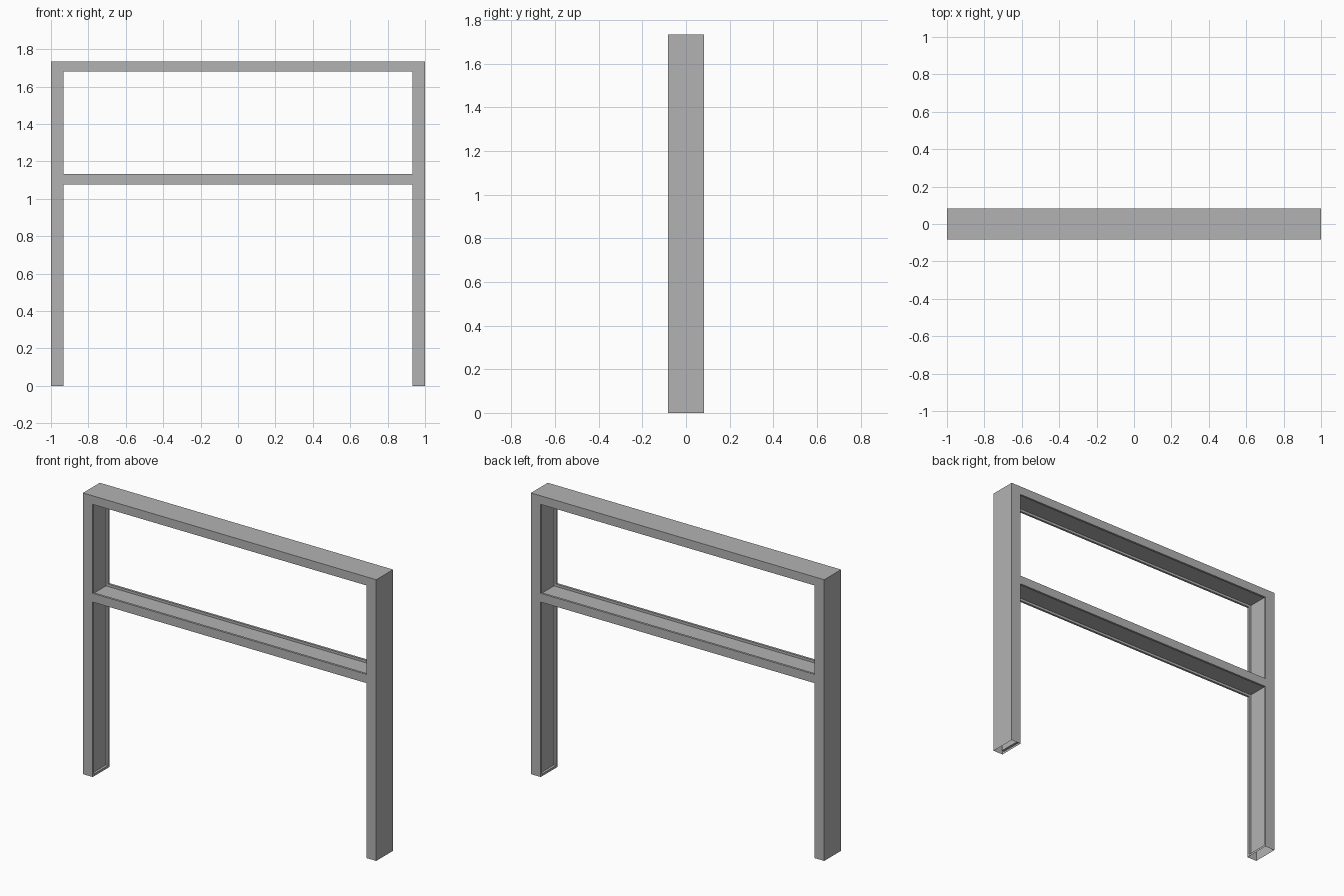
import bpy
import bmesh

cube = bpy.data.objects.get("Cube")
if cube:
    bpy.data.objects.remove(cube, do_unlink=True)

# Main sizes
XS = [-1.0, -0.933, 0.933, 1.0]
ZS = [0.0, 1.078, 1.132, 1.68, 1.733]
HALF_DEPTH = 0.082
RIM = 0.014
GROOVE = 0.015

grey = bpy.data.materials.new("plain_grey")
grey.use_nodes = True
colour = (0.45, 0.45, 0.45, 1.0)
grey.diffuse_color = colour
grey.node_tree.nodes["Principled BSDF"].inputs["Base Color"].default_value = colour

bm = bmesh.new()


def make_sheet(y):
    """Flat outline of two posts and two crossbars."""
    grid = {(i, k): bm.verts.new((x, y, z))
            for i, x in enumerate(XS) for k, z in enumerate(ZS)}
    for i in range(len(XS) - 1):
        for k in range(len(ZS) - 1):
            if i != 1 or k in (1, 3):
                bm.faces.new((grid[i, k], grid[i + 1, k],
                              grid[i + 1, k + 1], grid[i, k + 1]))
    return grid


# Front and back sheets joined by side walls, with the feet left open
front = make_sheet(-HALF_DEPTH)
back = make_sheet(HALF_DEPTH)
twin = {v: back[key] for key, v in front.items()}
inner = []
border = [e for e in bm.edges if e.is_boundary and e.verts[0] in twin]
for edge in border:
    a, b = edge.verts
    mid = (a.co + b.co) / 2
    if mid.z < 0.001:
        continue
    wall = bm.faces.new((a, b, twin[b], twin[a]))
    if abs(mid.x) < 0.95 and mid.z < 1.7:
        inner.append(wall)
bmesh.ops.recalc_face_normals(bm, faces=bm.faces[:])

# Shallow groove around the inside of both openings
bmesh.ops.inset_region(bm, faces=inner, thickness=RIM, depth=0,
                       use_boundary=True, use_even_offset=True)
bmesh.ops.inset_region(bm, faces=inner, thickness=0, depth=0,
                       use_boundary=True, use_even_offset=True)
for v in {v for f in inner for v in f.verts}:
    if abs(v.co.x) > 0.9:
        v.co.x += GROOVE if v.co.x > 0 else -GROOVE
    if v.co.z > 0.5:
        v.co.z += -GROOVE if abs(v.co.z - ZS[2]) < 0.005 else GROOVE

mesh = bpy.data.meshes.new("post_and_crossbar_frame")
bm.to_mesh(mesh)
bm.free()
mesh.materials.append(grey)
frame = bpy.data.objects.new("post_and_crossbar_frame", mesh)
bpy.context.collection.objects.link(frame)
